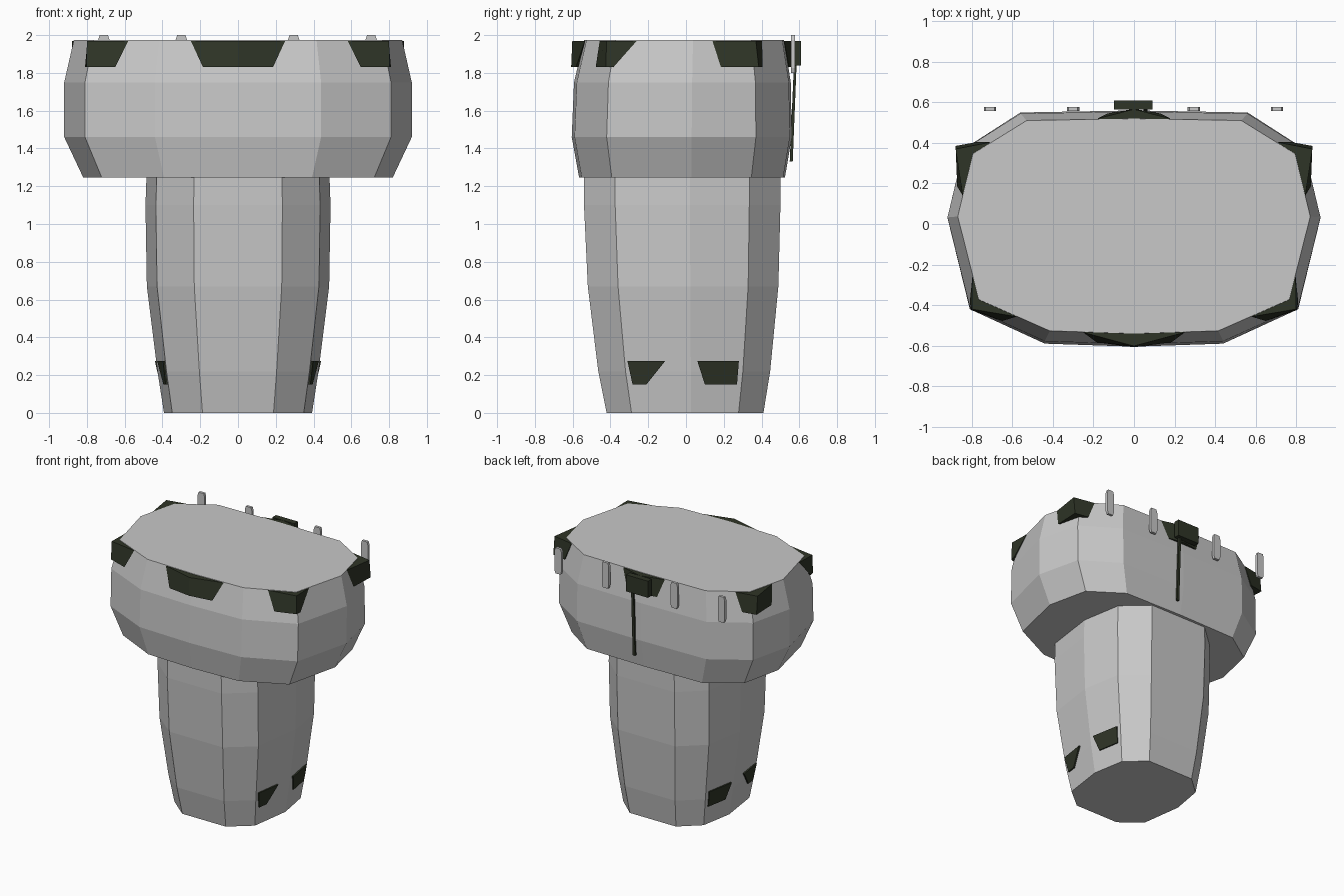
import bpy, bmesh
from mathutils import Vector

if "Cube" in bpy.data.objects:
    bpy.data.objects.remove(bpy.data.objects["Cube"])


def material(name, rgb):
    m = bpy.data.materials.new(name)
    m.diffuse_color = (*rgb, 1)
    m.use_nodes = True
    m.node_tree.nodes["Principled BSDF"].inputs["Base Color"].default_value = m.diffuse_color
    return m


GREY = material("light grey", (0.58, 0.58, 0.58))
DARK = material("dark olive", (0.028, 0.035, 0.020))


def loft(name, rings, mat):
    """Skin equal-length rings of 3D points into a closed flat-shaded solid."""
    bm = bmesh.new()
    vs = [[bm.verts.new(p) for p in r] for r in rings]
    n = len(rings[0])
    for a, b in zip(vs, vs[1:]):
        for i in range(n):
            j = (i + 1) % n
            bm.faces.new((a[i], a[j], b[j], b[i]))
    bm.faces.new(vs[0][::-1])
    bm.faces.new(vs[-1])
    bmesh.ops.recalc_face_normals(bm, faces=bm.faces)
    me = bpy.data.meshes.new(name)
    bm.to_mesh(me)
    bm.free()
    me.materials.append(mat)
    ob = bpy.data.objects.new(name, me)
    bpy.context.collection.objects.link(ob)
    return ob


def mirrored(half):
    """Close a half outline (x >= 0, front to back) across x = 0."""
    return half + [(-x, y) for x, y in reversed(half) if x > 0]


def scaled_rings(outline, levels):
    return [[(x * sx, y * sy + oy, z) for x, y in outline]
            for z, sx, sy, oy in levels]


def slab(name, bottom, z0, top, z1, mat):
    return loft(name, [[(*p, z0) for p in bottom], [(*p, z1) for p in top]], mat)


# Tapered lower column
column = mirrored([(0.235, -0.54), (0.435, -0.375), (0.49, 0.02),
                   (0.435, 0.335), (0.25, 0.50)])
loft("column", scaled_rings(column, [
    (0, 0.80, 0.798, 0.011), (0.22, 0.87, 0.875, 0.008),
    (0.67, 0.985, 0.97, 0.004), (1.1, 1, 1, 0), (1.3, 0.985, 1, 0)]), GREY)

# Wide faceted head
head = mirrored([(0, -0.605), (0.44, -0.59), (0.81, -0.42), (0.92, 0.03),
                 (0.84, 0.37), (0.56, 0.55), (0, 0.56)])
loft("head", scaled_rings(head, [
    (1.245, 0.89, 0.935, 0), (1.46, 1, 1, 0),
    (1.75, 1, 0.985, 0.003), (1.973, 0.945, 0.91, 0.01)]), GREY)

# Wedge guards on the head rim: end, apex, end, buried inner point
Z0, Z1 = 1.83, 1.97
slab("front_guard",
     [(-0.185, -0.583), (0, -0.608), (0.185, -0.583), (0, -0.5)], Z0,
     [(-0.25, -0.535), (0, -0.602), (0.25, -0.535), (0, -0.5)], Z1, DARK)
slab("back_guard",
     [(-0.13, 0.545), (0, 0.568), (0.13, 0.545), (0, 0.48)], Z0,
     [(-0.18, 0.52), (0, 0.566), (0.18, 0.52), (0, 0.48)], Z1, DARK)
for side, s in (("right", 1), ("left", -1)):
    def flip(pts):
        return [(s * x, y) for x, y in pts]
    slab(side + "_front_corner_guard",
         flip([(0.65, -0.478), (0.803, -0.425), (0.81, -0.385), (0.7, -0.35)]), Z0,
         flip([(0.58, -0.457), (0.80, -0.42), (0.797, -0.26), (0.7, -0.33)]), Z1, DARK)
    slab(side + "_back_corner_guard",
         flip([(0.77, 0.405), (0.88, 0.385), (0.872, 0.185), (0.75, 0.3)]), Z0,
         flip([(0.71, 0.403), (0.88, 0.37), (0.845, 0.14), (0.72, 0.3)]), Z1, DARK)

    # Small plates low on the column sides
    slab(side + "_front_foot_plate",
         flip([(0.383, -0.283), (0.395, -0.21), (0.34, -0.21), (0.34, -0.27)]), 0.15,
         flip([(0.397, -0.31), (0.428, -0.11), (0.36, -0.11), (0.36, -0.29)]), 0.275, DARK)
    slab(side + "_back_foot_plate",
         flip([(0.382, 0.27), (0.412, 0.10), (0.34, 0.10), (0.34, 0.25)]), 0.15,
         flip([(0.40, 0.28), (0.44, 0.06), (0.36, 0.06), (0.36, 0.27)]), 0.275, DARK)


def rect(cx, w, y0, y1):
    return [(cx - w, y0), (cx + w, y0), (cx + w, y1), (cx - w, y1)]


# Upright tabs along the back, chamfered at both ends
for i, cx in enumerate((-0.71, -0.30, 0.295, 0.705)):
    loft(f"back_tab_{i + 1}",
         [[(x, y, z) for x, y in rect(cx, w, 0.557, 0.578)]
          for z, w in ((1.80, 0.022), (1.825, 0.03), (1.975, 0.03), (2.0, 0.022))], GREY)

# Box and hanging rod at the back
slab("back_box", rect(-0.003, 0.095, 0.565, 0.61), 1.84,
     rect(-0.003, 0.095, 0.565, 0.61), 1.97, DARK)
slab("back_rod", rect(0.056, 0.01, 0.549, 0.565), 1.33,
     rect(0.056, 0.01, 0.572, 0.586), 1.86, DARK)
